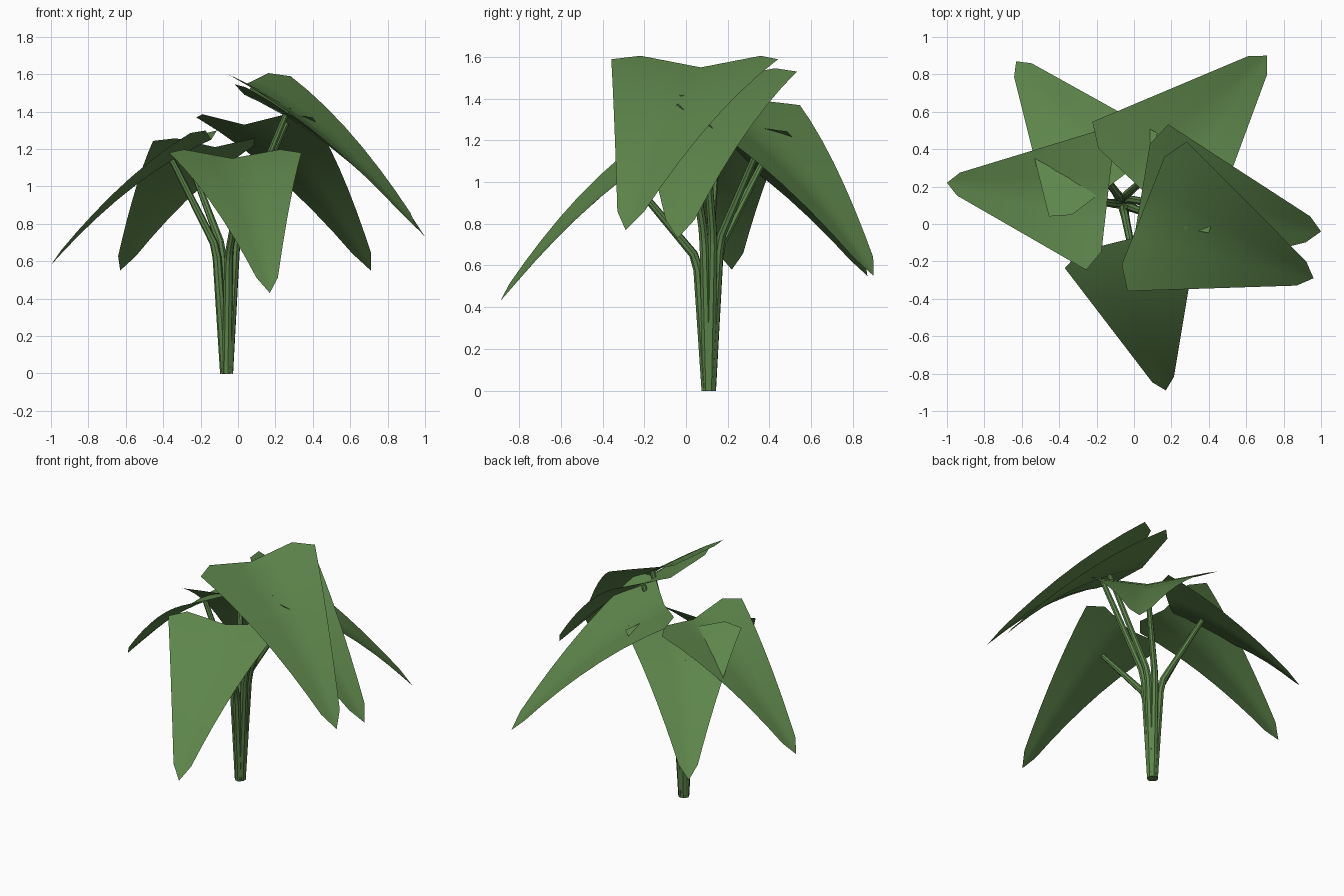
import bpy, bmesh, math
from mathutils import Vector

cube = bpy.data.objects.get("Cube")
if cube:
    bpy.data.objects.remove(cube)


def make_material(name, color):
    m = bpy.data.materials.new(name)
    m.use_nodes = True
    m.diffuse_color = color
    m.node_tree.nodes["Principled BSDF"].inputs["Base Color"].default_value = color
    return m


green = make_material("leaf_green", (0.11, 0.235, 0.07, 1))

# Half outline of an arrowhead leaf: distance from base, half width
OUTLINE = [(0, 0.31), (0.08, 0.43), (0.91, 0.07), (0.98, 0)]
TIP = OUTLINE[-1][0]
ROWS = [0, 0.08, 0.2, 0.33, 0.46, 0.58, 0.7, 0.81, 0.91, TIP]
COLUMNS = [-1, -0.66, -0.33, 0, 0.33, 0.66, 1]
CROWN = Vector((-0.06, 0.11, 0))


def half_width(u):
    for (u0, w0), (u1, w1) in zip(OUTLINE, OUTLINE[1:]):
        if u <= u1:
            return w0 + (w1 - w0) * (u - u0) / (u1 - u0)
    return 0


def droop(u):
    """Fall of the midrib, reaching 1 at the tip."""
    return (0.45 * u + 0.35 * u * u) / (0.45 * TIP + 0.35 * TIP * TIP)


def leaf_point(u, w, tip, angle, scale, drop):
    along = Vector((math.cos(angle), math.sin(angle), 0))
    side = Vector((-along.y, along.x, 0))
    p = Vector(tip) + along * (u - TIP) * scale + side * w * scale
    p.z += drop * (1 - droop(u)) + 0.18 * abs(w) * scale
    return p


def finish(obj):
    obj.data.materials.append(green)
    bpy.ops.object.select_all(action="DESELECT")
    obj.select_set(True)
    bpy.context.view_layer.objects.active = obj
    if obj.type == "CURVE":
        bpy.ops.object.convert(target="MESH")
    bpy.ops.object.shade_smooth_by_angle(angle=math.radians(40))


def make_leaf(name, *shape):
    bm = bmesh.new()
    grid = [[bm.verts.new(leaf_point(u, c * half_width(u), *shape)) for c in COLUMNS]
            for u in ROWS]
    for a, b in zip(grid, grid[1:]):
        for j in range(len(COLUMNS) - 1):
            bm.faces.new((a[j], b[j], b[j + 1], a[j + 1]))
    bmesh.ops.remove_doubles(bm, verts=bm.verts, dist=0.0005)
    mesh = bpy.data.meshes.new(name)
    bm.to_mesh(mesh)
    bm.free()
    obj = bpy.data.objects.new(name, mesh)
    bpy.context.collection.objects.link(obj)
    finish(obj)


def make_stem(name, bend_angle, bend_height, end):
    out = Vector((math.cos(bend_angle), math.sin(bend_angle), 0))
    bend = CROWN + out * 0.055 + Vector((0, 0, bend_height))
    path = [CROWN + out * 0.008, bend - Vector((0, 0, 0.05)) - out * 0.003,
            bend.lerp(end, 0.06), end]
    curve = bpy.data.curves.new(name, "CURVE")
    curve.dimensions = "3D"
    curve.bevel_depth = 0.02
    curve.bevel_resolution = 2
    curve.use_fill_caps = True
    spline = curve.splines.new("POLY")
    spline.points.add(len(path) - 1)
    for point, co, r in zip(spline.points, path, (1.4, 1.2, 1.1, 0.8)):
        point.co = (*co, 1)
        point.radius = r
    obj = bpy.data.objects.new(name, curve)
    bpy.context.collection.objects.link(obj)
    finish(obj)


# name, tip, heading, scale, drop, stem bend heading, stem bend height
LEAVES = [
    ("left_top", (0.96, -0.29, 0.77), -21.6, 1.0, 0.78, -25, 0.74),
    ("left_lower", (1.0, -0.04, 0.73), -9.5, 1.0, 0.76, 20, 0.74),
    ("back_left", (0.71, 0.9, 0.55), 46.3, 1.0, 0.78, 65, 0.72),
    ("back_right", (-0.63, 0.87, 0.55), 127.5, 0.85, 0.66, 120, 0.68),
    ("right", (-1.0, 0.22, 0.58), 173.5, 0.88, 0.67, 180, 0.67),
    ("front", (0.17, -0.89, 0.43), -76, 0.85, 0.72, -80, 0.63),
]
for name, tip, heading, scale, drop, bend, height in LEAVES:
    shape = (tip, math.radians(heading), scale, drop)
    make_leaf(name + "_leaf", *shape)
    make_stem(name + "_stem", math.radians(bend), height, leaf_point(0.24, 0, *shape))
